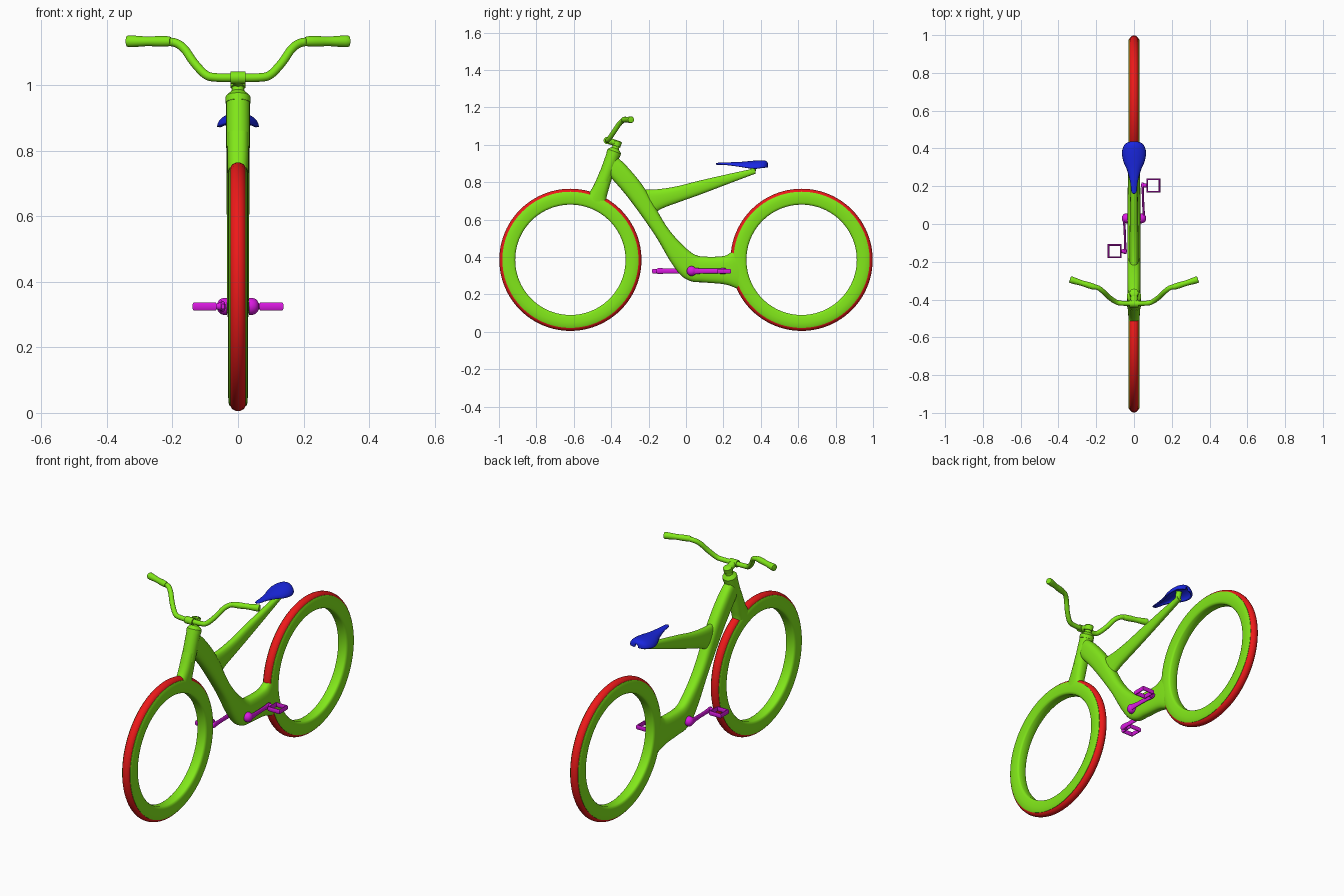
import bpy, bmesh, math
from mathutils import Vector

if "Cube" in bpy.data.objects:
    bpy.data.objects.remove(bpy.data.objects["Cube"])

X, Y = Vector((1, 0, 0)), Vector((0, 1, 0))


def material(name, rgb):
    m = bpy.data.materials.new(name)
    m.diffuse_color = (*rgb, 1)
    m.use_nodes = True
    m.node_tree.nodes["Principled BSDF"].inputs["Base Color"].default_value = m.diffuse_color
    return m


GREEN = material("green", (0.22, 0.80, 0.01))
RED = material("red", (0.85, 0.01, 0.01))
BLUE = material("blue", (0.01, 0.02, 0.75))
MAGENTA = material("magenta", (0.70, 0.01, 0.75))


def finish(name, bm, mat, angle=40):
    bmesh.ops.recalc_face_normals(bm, faces=bm.faces)
    me = bpy.data.meshes.new(name)
    bm.to_mesh(me)
    bm.free()
    me.materials.append(mat)
    ob = bpy.data.objects.new(name, me)
    bpy.context.collection.objects.link(ob)
    bpy.ops.object.select_all(action='DESELECT')
    ob.select_set(True)
    bpy.context.view_layer.objects.active = ob
    bpy.ops.object.shade_smooth_by_angle(angle=math.radians(angle))
    return ob


def smooth(rows, sub):
    """Catmull-Rom resampling of number rows."""
    rows = [Vector(r) for r in rows]
    if sub == 1:
        return rows
    out, n = [], len(rows)
    for i in range(n - 1):
        b, c = rows[i], rows[i + 1]
        a = rows[i - 1] if i else b * 2 - c
        d = rows[i + 2] if i + 2 < n else c * 2 - b
        for k in range(sub):
            t = k / sub
            out.append((b * 2 + (c - a) * t + (a * 2 - b * 5 + c * 4 - d) * t * t
                        + (b * 3 - a - c * 3 + d) * t ** 3) * 0.5)
    return out + [rows[-1]]


def loft(name, rows, mat, ref=X, e=1.0, sub=6, n=24):
    """Skin rows of (x, y, z, height radius, width radius); ref is the width direction."""
    rows = smooth(rows, sub)
    pts = [Vector(r[:3]) for r in rows]
    bm = bmesh.new()
    rings = []
    for i, r in enumerate(rows):
        t = (pts[min(i + 1, len(pts) - 1)] - pts[max(i - 1, 0)]).normalized()
        v = t.cross(ref).normalized()
        u = v.cross(t)
        ring = []
        for k in range(n):
            c, s = math.cos(math.tau * k / n), math.sin(math.tau * k / n)
            ring.append(bm.verts.new(pts[i] + v * r[3] * math.copysign(abs(c) ** e, c)
                                     + u * r[4] * math.copysign(abs(s) ** e, s)))
        rings.append(ring)
    for a, b in zip(rings, rings[1:]):
        for k in range(n):
            bm.faces.new((a[k], a[(k + 1) % n], b[(k + 1) % n], b[k]))
    bm.faces.new(rings[0])
    bm.faces.new(rings[-1])
    return finish(name, bm, mat)


def revolve(name, profile, cy, cz, mat, n=96):
    """Turn a closed (radius, x) profile about the wheel axis."""
    bm = bmesh.new()
    rings = [[bm.verts.new((x, cy + r * math.cos(math.tau * i / n), cz + r * math.sin(math.tau * i / n)))
              for r, x in profile] for i in range(n)]
    m = len(profile)
    for i in range(n):
        a, b = rings[i], rings[(i + 1) % n]
        for k in range(m):
            bm.faces.new((a[k], a[(k + 1) % m], b[(k + 1) % m], b[k]))
    return finish(name, bm, mat)


# Hubless wheels: green rim and red tyre
half = [(0.295, 0.020), (0.299, 0.026), (0.308, 0.029), (0.335, 0.030), (0.355, 0.029), (0.364, 0.025)]
rim = half + [(r, -x) for r, x in reversed(half)]
tyre = [(0.355 + 0.025 * math.cos(math.tau * k / 20), 0.025 * math.sin(math.tau * k / 20)) for k in range(20)]
for side, y in (("front", -0.618), ("rear", 0.618)):
    revolve(side + "_rim", rim, y, 0.385, GREEN)
    revolve(side + "_tyre", tyre, y, 0.385, RED)

# Main frame, sweeping from the head tube down to the rear rim
loft("main_frame", [(0, y, z, a, b) for y, z, a, b in (
    (-0.405, 0.90, 0.050, 0.030), (-0.35, 0.845, 0.052, 0.034), (-0.26, 0.735, 0.050, 0.035),
    (-0.136, 0.542, 0.039, 0.034), (-0.04, 0.41, 0.055, 0.034), (0.03, 0.345, 0.070, 0.034),
    (0.10, 0.333, 0.069, 0.034), (0.20, 0.330, 0.075, 0.033), (0.25, 0.332, 0.095, 0.032),
    (0.292, 0.337, 0.125, 0.029))], GREEN, e=0.7, n=32)

# Cantilever beam carrying the seat
loft("seat_beam", [(0, y, z, a, b) for y, z, a, b in (
    (-0.235, 0.685, 0.078, 0.024), (-0.14, 0.711, 0.053, 0.024), (-0.04, 0.737, 0.042, 0.023),
    (0.075, 0.772, 0.036, 0.021), (0.24, 0.822, 0.024, 0.018), (0.37, 0.860, 0.014, 0.014))],
     GREEN, e=0.8)
loft("seat_post", [(0, 0.355, 0.85, 0.014, 0.014), (0, 0.368, 0.90, 0.016, 0.016)], GREEN, sub=1)

# Fork blending into the front rim
loft("fork", [(0, y, z, a, b) for y, z, a, b in (
    (-0.425, 0.85, 0.036, 0.033), (-0.452, 0.775, 0.041, 0.033),
    (-0.472, 0.725, 0.050, 0.031), (-0.492, 0.675, 0.078, 0.029))], GREEN, e=0.8)


def steer(s, r):
    """Row on the steering axis at distance s above the head tube top."""
    return (0, -0.385 + 0.335 * s, 0.96 + 0.942 * s, r, r)


loft("head_tube", [steer(-0.16, 0.036), steer(-0.012, 0.036)], GREEN, sub=1)
loft("headset", [steer(-0.015, 0.038), steer(0.005, 0.038), steer(0.012, 0.032), steer(0.022, 0.020),
                 steer(0.035, 0.018), steer(0.036, 0.023), steer(0.062, 0.023), steer(0.066, 0.018)],
     GREEN, sub=1)
loft("stem", [(0, -0.362, 1.005, 0.016, 0.018), (0, -0.42, 1.023, 0.018, 0.021)], GREEN, sub=1)
loft("bar_clamp", [(-0.023, -0.422, 1.023, 0.019, 0.019), (0.023, -0.422, 1.023, 0.019, 0.019)],
     GREEN, ref=Y, sub=1)

# Handlebar, one half mirrored to the other
bar = [(0.07, -0.419, 1.024), (0.10, -0.410, 1.033), (0.135, -0.385, 1.070), (0.163, -0.358, 1.110),
       (0.19, -0.338, 1.129), (0.225, -0.328, 1.133), (0.30, -0.304, 1.134)]
path = [(-x, y, z) for x, y, z in reversed(bar)] + [(0, -0.42, 1.023)] + bar
loft("handlebar", [(*p, 0.013, 0.013) for p in path], GREEN, ref=Y, n=16)
grip = [(0.205, 0.013), (0.215, 0.0155), (0.245, 0.016), (0.275, 0.0145), (0.31, 0.017), (0.335, 0.018), (0.339, 0.014)]
for side, s in (("right", 1), ("left", -1)):
    loft(side + "_grip", [(s * x, -0.335 + 0.31 * (x - 0.205), 1.134, r, r) for x, r in grip],
         GREEN, ref=Y, sub=2, n=20)

# Seat: domed shell with drooping sides
bm = bmesh.new()
rows = smooth([(0.160, 0.006, 0.902, 0.004), (0.172, 0.014, 0.904, 0.008), (0.22, 0.020, 0.906, 0.014),
               (0.28, 0.035, 0.908, 0.024), (0.33, 0.056, 0.912, 0.036), (0.375, 0.064, 0.916, 0.043),
               (0.41, 0.056, 0.917, 0.040), (0.43, 0.038, 0.912, 0.034), (0.438, 0.012, 0.900, 0.020)], 4)
grid = []
for y, w, top, drop in rows:
    angles = [math.pi * (k / 16 - 0.5) for k in range(17)]
    grid.append([bm.verts.new((w * math.sin(a), y, top - drop * (1 - math.cos(a)))) for a in angles])
for a, b in zip(grid, grid[1:]):
    for k in range(16):
        bm.faces.new((a[k], a[k + 1], b[k + 1], b[k]))
seat = finish("seat", bm, BLUE)
shell = seat.modifiers.new("thickness", 'SOLIDIFY')
shell.thickness = 0.010
shell.offset = -1 if seat.data.polygons[8].normal.z > 0 else 1

# Cranks and pedals: the left set is the right one turned half round
CY, CZ = 0.03, 0.325
loft("crank_axle", [(-0.05, CY, CZ, 0.012, 0.012), (0.05, CY, CZ, 0.012, 0.012)], MAGENTA, ref=Y, sub=1)
for side, s in (("right", 1), ("left", -1)):
    def rows_at(rows):
        return [(s * x, CY + s * y, CZ, a, b) for x, y, a, b in rows]

    loft(side + "_crank_boss", rows_at([(0.034, 0, 0.026, 0.026), (0.044, 0, 0.026, 0.026),
         (0.054, 0, 0.022, 0.022), (0.061, 0, 0.014, 0.014), (0.064, 0, 0.004, 0.004)]), MAGENTA, ref=Y, sub=3)
    loft(side + "_crank_arm", rows_at([(0.053, 0, 0.020, 0.008), (0.050, 0.05, 0.014, 0.006),
         (0.047, 0.13, 0.013, 0.006), (0.046, 0.175, 0.016, 0.008), (0.046, 0.19, 0.008, 0.005)]), MAGENTA, sub=4)
    loft(side + "_pedal_axle", rows_at([(0.042, 0.174, 0.013, 0.013), (0.055, 0.174, 0.012, 0.012),
         (0.070, 0.174, 0.008, 0.008)]), MAGENTA, ref=Y, sub=2)
    # Open square pedal cage
    bm = bmesh.new()
    loops = []
    for h, z in ((0.037, 0.006), (0.034, 0.012), (0.030, 0.012), (0.028, 0.006),
                 (0.028, -0.006), (0.030, -0.012), (0.034, -0.012), (0.037, -0.006)):
        loops.append([bm.verts.new((s * 0.102 + i * h, CY + s * 0.174 + j * h, CZ + z))
                      for i, j in ((-1, -1), (1, -1), (1, 1), (-1, 1))])
    for k in range(8):
        a, b = loops[k], loops[(k + 1) % 8]
        for q in range(4):
            bm.faces.new((a[q], a[(q + 1) % 4], b[(q + 1) % 4], b[q]))
    finish(side + "_pedal", bm, MAGENTA, 50)
